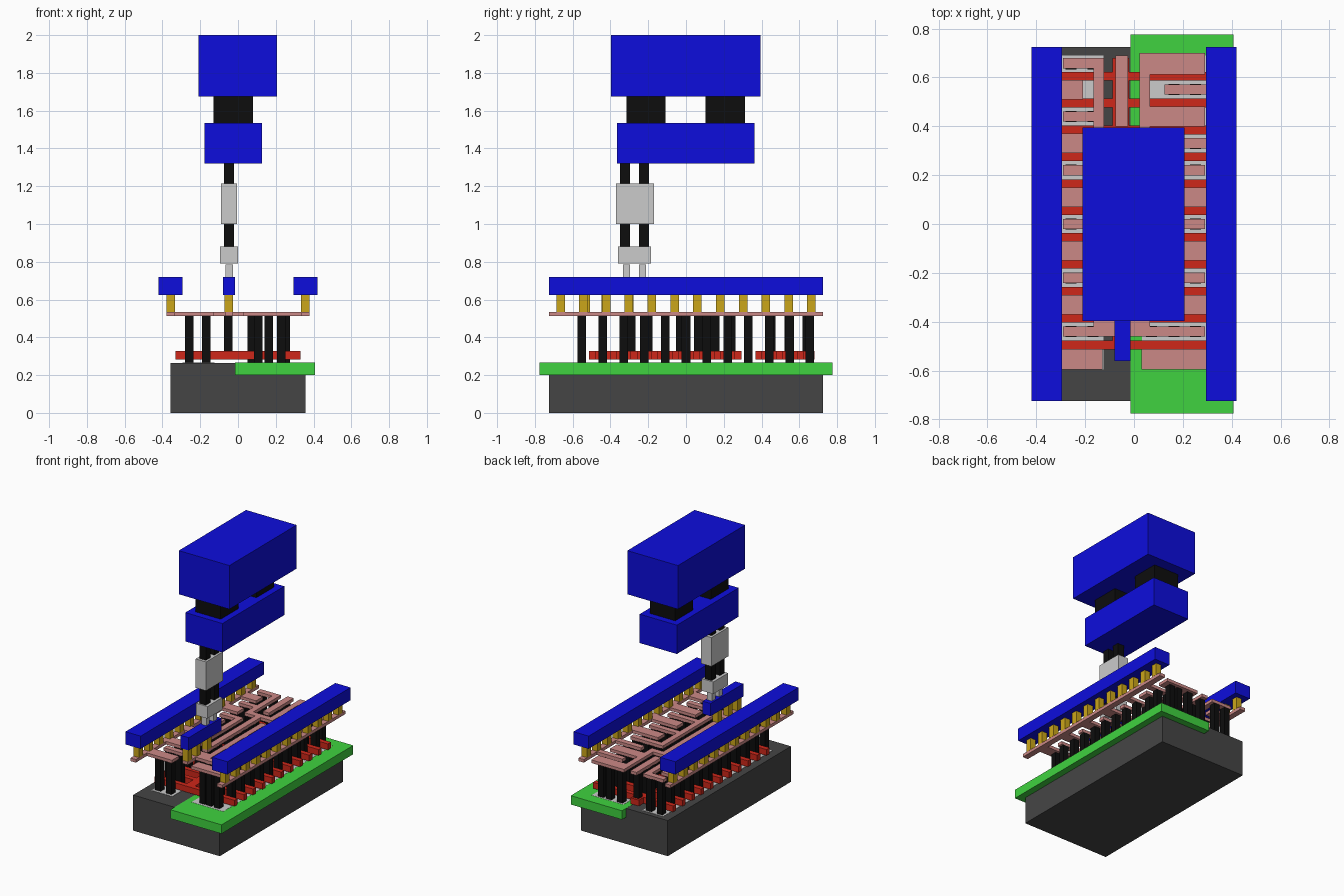
import bpy, bmesh


def mat(name, rgb):
    m = bpy.data.materials.new(name)
    m.diffuse_color = (*rgb, 1)
    return m


DARK = mat("dark_grey", (0.06, 0.06, 0.06))
GREEN = mat("green", (0.05, 0.65, 0.05))
RED = mat("red", (0.62, 0.02, 0.01))
BLACK = mat("black", (0.004, 0.004, 0.004))
PINK = mat("pink", (0.6, 0.25, 0.24))
GOLD = mat("gold", (0.6, 0.38, 0.01))
BLUE = mat("blue", (0.004, 0.004, 0.72))


def layer(name, z0, z1, rects, material=None):
    """One object of boxes (x0, x1, y0, y1) sharing a height range."""
    bm = bmesh.new()
    for x0, x1, y0, y1 in rects:
        vs = bmesh.ops.create_cube(bm, size=1)["verts"]
        for v in vs:
            v.co = (x1 if v.co.x > 0 else x0,
                    y1 if v.co.y > 0 else y0,
                    z1 if v.co.z > 0 else z0)
    me = bpy.data.meshes.new(name)
    bm.to_mesh(me)
    bm.free()
    ob = bpy.data.objects.new(name, me)
    bpy.context.collection.objects.link(ob)
    if material:
        me.materials.append(material)
    return ob


def pads(xs, ys, w):
    """Square pads of width w at every x, y pair."""
    h = w / 2
    return [(x - h, x + h, y - h, y + h) for x in xs for y in ys]


# Base block, well slab and diffusion strips
layer("substrate", 0, 0.265, [(-0.357, 0.357, -0.725, 0.725)], DARK)
layer("well", 0.2, 0.266, [(-0.015, 0.407, -0.775, 0.775)], GREEN)
layer("diffusion", 0.2, 0.267, [(-0.295, -0.125, -0.595, 0.69),
                                (0.033, 0.295, -0.595, 0.69)])

# Red gate fingers with two straps joining them
gates = [0.605 - 0.11 * i for i in range(11)]
layer("gate_fingers", 0.283, 0.328,
      [(-0.33, 0.33, y - 0.018, y + 0.018) for y in gates], RED)
layer("gate_straps", 0.283, 0.328, [(-0.087, -0.02, -0.513, 0.293),
                                    (-0.087, -0.02, 0.367, 0.68)], RED)

# Positions between the gates: supply, output and inner node
supply = [0.55, 0.33, 0.11, -0.11, -0.33]
outputs = [0.22, 0.0, -0.22, -0.44]
inner = [0.655, 0.44]
end = -0.553

# Black contact posts
W = 0.045
posts = pads([-0.257], supply, W)
posts += pads([0.163, 0.252], supply, W)
posts += pads([-0.257, -0.168], outputs + [end], W)
posts += pads([0.072, 0.163, 0.252], outputs, W)
posts += pads([0.107, 0.163, 0.228], [end], W)
posts += pads([-0.257, -0.168], inner, W)
posts += pads([0.072, 0.163, 0.228], inner, W)
layer("contact_posts", 0.265, 0.512, posts, BLACK)
layer("gate_posts", 0.328, 0.512,
      pads([-0.052], [-0.29, -0.2, -0.03, 0.065, 0.155, 0.24, 0.45, 0.545, 0.64], W), BLACK)

# Pink local wiring
wires = []
for s in (-1, 1):                                   # outer rails
    wires.append((min(s * 0.335, s * 0.379), max(s * 0.335, s * 0.379), -0.725, 0.725))
for y in supply:                                    # supply branches
    wires.append((-0.34, -0.208, y - 0.04, y + 0.04))
    h = 0.021 if y > 0.3 else 0.04
    wires.append((0.125, 0.34, y - h, y + h))
wires += [(-0.34, -0.128, -0.595, -0.512), (0.03, 0.34, -0.595, -0.512)]
for y in outputs:                                   # output branches
    wires += [(-0.29, -0.165, y - 0.021, y + 0.021), (0.065, 0.29, y - 0.021, y + 0.021)]
wires += [(-0.165, -0.122, -0.461, 0.241), (0.022, 0.065, -0.461, 0.241),
          (-0.122, 0.022, -0.461, -0.36), (-0.07, -0.026, -0.555, -0.461)]
for y, h in ((0.658, 0.022), (0.44, 0.021)):        # inner node, left side
    wires.append((-0.29, -0.165, y - h, y + h))
for y0, y1 in ((0.612, 0.7), (0.398, 0.48)):        # inner node, right side
    wires.append((0.065, 0.29, y0, y1))
wires += [(-0.165, -0.122, 0.31, 0.68), (0.022, 0.065, 0.31, 0.7),
          (-0.122, 0.022, 0.31, 0.355), (-0.075, -0.03, -0.315, 0.31),
          (-0.075, -0.025, 0.4, 0.69)]
layer("local_wiring", 0.512, 0.535, wires, PINK)

# Gold pegs under the blue rails
pitch = 0.1208
layer("rail_pegs", 0.535, 0.625,
      pads([-0.357, 0.357], [(i - 5.5) * pitch for i in range(12)], W), GOLD)
layer("centre_pegs", 0.535, 0.625, pads([-0.048], [-0.53, -0.425, -0.3], W), GOLD)

# Blue rails and the short centre bar
layer("rails", 0.625, 0.72, [(-0.42, -0.295, -0.725, 0.725),
                             (0.295, 0.42, -0.725, 0.725)], BLUE)
layer("centre_bar", 0.625, 0.72, [(-0.08, -0.015, -0.56, -0.175)], BLUE)

# Grey and black tower
layer("lower_pins", 0.72, 0.785, pads([-0.047], [-0.315, -0.23], 0.039))
layer("lower_block", 0.79, 0.88, [(-0.095, 0.0, -0.36, -0.185)])
layer("mid_pins", 0.88, 1.0, pads([-0.047], [-0.323, -0.222], 0.053), BLACK)
layer("mid_block", 1.0, 1.215, [(-0.09, -0.004, -0.37, -0.17)])
layer("upper_pins", 1.215, 1.32, pads([-0.047], [-0.323, -0.222], 0.053), BLACK)

# Thick blue blocks on top
layer("upper_block", 1.32, 1.535, [(-0.178, 0.128, -0.366, 0.362)], BLUE)
layer("top_pins", 1.535, 1.675, pads([-0.025], [-0.212, 0.208], 0.208), BLACK)
layer("top_block", 1.675, 2.0, [(-0.21, 0.207, -0.397, 0.395)], BLUE)
